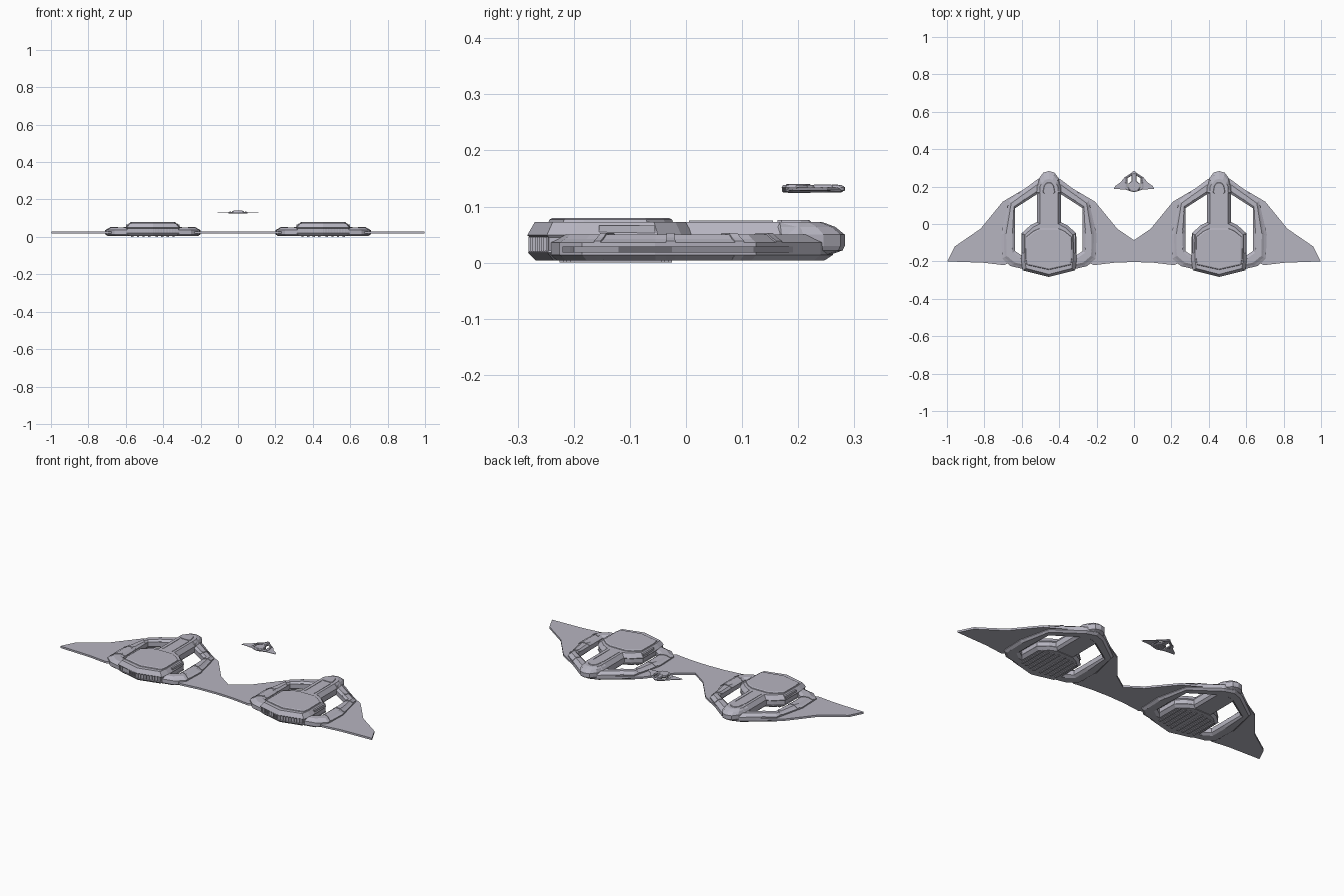
import bpy, bmesh

cube = bpy.data.objects.get("Cube")
if cube:
    bpy.data.objects.remove(cube)

hull_grey = bpy.data.materials.new("hull_grey")
hull_grey.use_nodes = True
COLOUR = (0.47, 0.46, 0.53, 1)
hull_grey.diffuse_color = COLOUR
hull_grey.node_tree.nodes["Principled BSDF"].inputs["Base Color"].default_value = COLOUR

# Big pair and the small escort: name, location, scale
SHIPS = [("right", (-0.455, 0, 0), 1), ("left", (0.455, 0, 0), 1),
         ("small", (0, 0.227, 0.124), 0.2)]


def place(name, bm, mirror=False):
    """Put one shared mesh on every ship."""
    bmesh.ops.recalc_face_normals(bm, faces=bm.faces)
    mesh = bpy.data.meshes.new(name)
    bm.to_mesh(mesh)
    bm.free()
    mesh.materials.append(hull_grey)
    for ship, location, scale in SHIPS:
        obj = bpy.data.objects.new(f"{ship}_ship_{name}", mesh)
        obj.location = location
        obj.scale = (scale,) * 3
        bpy.context.collection.objects.link(obj)
        if mirror:
            obj.modifiers.new("mirror", "MIRROR").use_axis[0] = True


def bridge(bm, rings, closed=True):
    for a, b in zip(rings, rings[1:]):
        for i in range(len(a)):
            j = (i + 1) % len(a)
            bm.faces.new((a[i], a[j], b[j], b[i]))


def stack(bm, outline, layers, cy=0):
    """Loft scaled copies of an outline; each layer is z, x scale, y scale."""
    rings = [[bm.verts.new((x * sx, cy + (y - cy) * sy, z)) for x, y in outline]
             for z, sx, sy in layers]
    bridge(bm, rings)
    bm.faces.new(rings[0])
    bm.faces.new(rings[-1])


def both(half):
    """Complete a half outline across the centre line."""
    return half + [(-x, y) for x, y in reversed(half) if x > 0]


def body(name, half, layers, cy=0, mirror=False):
    bm = bmesh.new()
    stack(bm, half if mirror else both(half), layers, cy)
    place(name, bm, mirror)


def boxes(name, items):
    """Several boxes, each centre and size, mirrored."""
    bm = bmesh.new()
    for (x, y, z), (w, d, h) in items:
        corners = [(x + a * w / 2, y + b * d / 2)
                   for a, b in ((-1, -1), (1, -1), (1, 1), (-1, 1))]
        stack(bm, corners, [(z - h / 2, 1, 1), (z + h / 2, 1, 1)])
    place(name, bm, True)


# Thin swept wing outside the ring
body("wing", [(0.05, 0.235), (0.246, 0.12), (0.275, 0.085), (0.365, -0.025),
              (0.503, -0.12), (0.543, -0.2), (0.35, -0.207), (0.24, -0.22),
              (0.2, -0.2), (0.215, -0.05), (0.195, 0.09)],
     [(0.018, 1, 1), (0.029, 1, 1)], mirror=True)

# Chamfered ring: inner and outer points along one side
stations = [((0, 0.185), (0, 0.262)), ((0.035, 0.178), (0.06, 0.24)),
            ((0.18, 0.085), (0.213, 0.125)), ((0.18, -0.05), (0.255, -0.055)),
            ((0.18, -0.145), (0.25, -0.185)), ((0.14, -0.172), (0.205, -0.225)),
            ((0, -0.2), (0, -0.272))]
section = [(0, 0.014), (0, 0.04), (0.2, 0.05), (0.65, 0.05), (0.82, 0.042),
           (1, 0.036), (1, 0.014), (0.8, 0.004), (0.2, 0.004)]


def sweep(name, path, profile, cap):
    bm = bmesh.new()
    rings = [[bm.verts.new((a[0] + (b[0] - a[0]) * t, a[1] + (b[1] - a[1]) * t, z))
              for t, z in profile] for a, b in path]
    bridge(bm, rings)
    if cap:
        bm.faces.new(rings[0])
        bm.faces.new(rings[-1])
    place(name, bm, True)


sweep("ring", stations, section, False)

# Raised clamps around the ring near its corners
for number, (index, t) in enumerate([(1, 0.6), (2, 0.12), (2, 0.8), (3, 0.75)]):
    clamp = []
    for s in (t, t + 0.09):
        clamp.append([tuple(p + (q - p) * s for p, q in zip(a, b))
                      for a, b in zip(stations[index], stations[index + 1])])
    sweep(f"ring_clamp_{number}", clamp,
          [(0.03 + 0.97 * u, z + (0.003 if z > 0.03 else 0)) for u, z in section], True)

# Main hull with sloped shoulders and pointed tail
hull = [(0, -0.283), (0.14, -0.248), (0.148, -0.2), (0.146, -0.05),
        (0.1, -0.008), (0.06, 0.012)]
CY = -0.13
body("main_hull", hull, [(0.004, 0.88, 0.9), (0.018, 1, 0.99), (0.022, 0.98, 0.97),
                         (0.045, 0.98, 0.97), (0.049, 1, 1), (0.073, 0.87, 0.91)], CY)
body("hull_canopy", hull, [(0.07, 0.85, 0.76), (0.077, 0.83, 0.74), (0.08, 0.78, 0.7)], CY)

# Long neck joining hull and nose
body("neck", [(0.06, -0.06), (0.064, -0.04), (0.064, 0.2), (0.055, 0.215)],
     [(0.006, 0.8, 1), (0.018, 1, 1), (0.05, 1, 1), (0.073, 0.74, 1)])

# Faceted nose
nose = [(0, 0.283), (0.03, 0.275), (0.052, 0.245), (0.066, 0.17), (0.05, 0.155)]
body("nose", nose, [(0.007, 0.75, 0.62), (0.022, 0.98, 0.97), (0.03, 1, 1),
                    (0.05, 1, 1), (0.064, 0.9, 0.86), (0.073, 0.7, 0.66)], 0.16)
body("nose_hatch", nose, [(0.072, 0.5, 0.48), (0.076, 0.46, 0.44)], 0.17)

# Side intakes along the hull
boxes("side_intake", [((0.13, -0.105), (0.022, 0.1))[0] + (0.056,) and
                      ((0.13, -0.105, 0.055), (0.026, 0.1, 0.022))])

# Engine ribs along the tail
ribs = []
for i in range(9):
    t = (i + 0.5) / 9
    ribs.append(((0.136 * t, -0.279 + 0.035 * t, 0.033), (0.006, 0.008, 0.026)))
boxes("engine_rib", ribs)

# Lengthwise slats under the belly
boxes("belly_slat", [((0.02 + 0.03 * i, -0.125, 0.003), (0.012, 0.2 - 0.012 * i, 0.006))
                     for i in range(4)])

# Deck strips on the neck
boxes("neck_strip", [((0.03, 0.08, 0.0735), (0.006, 0.15, 0.003))])
